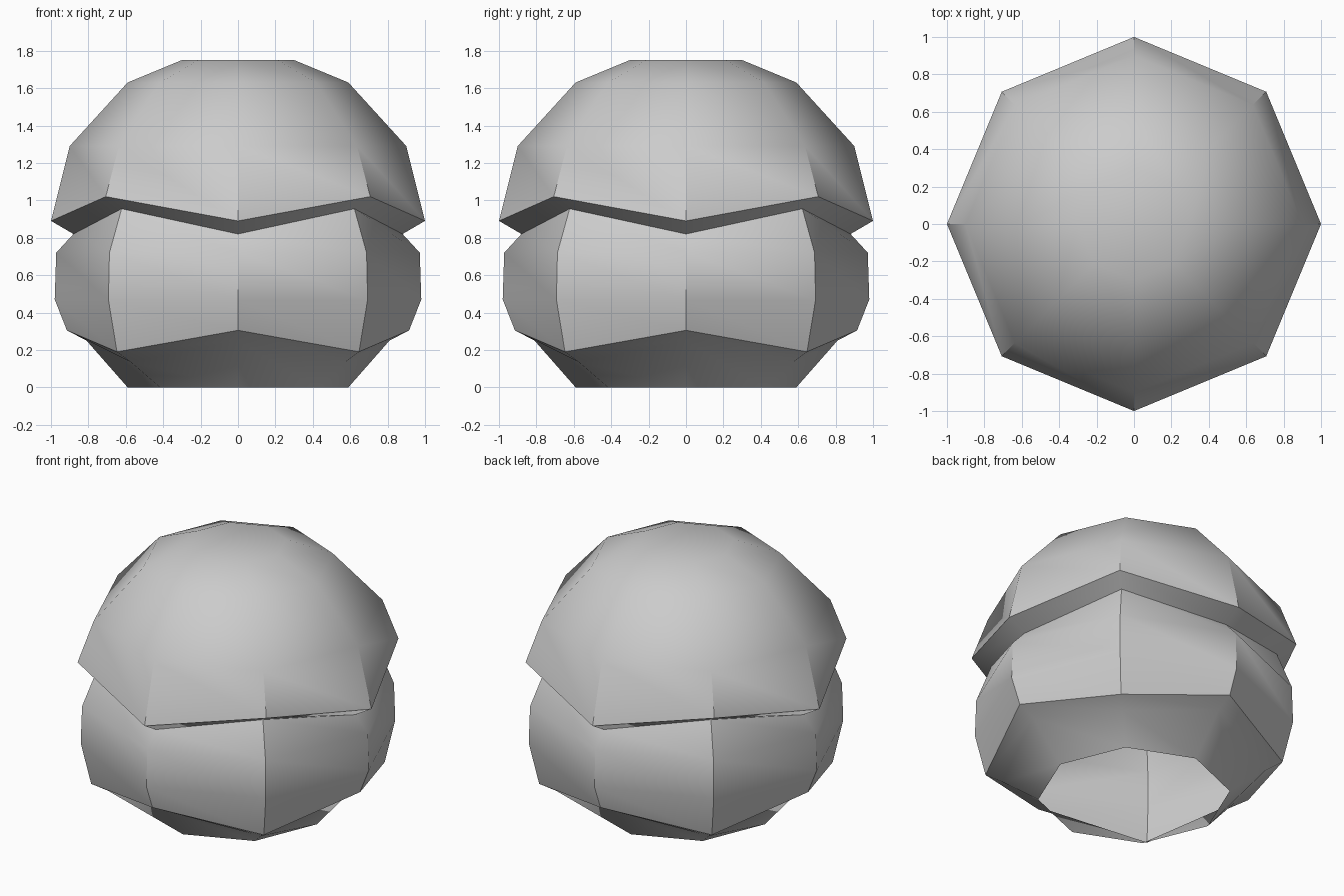
import bpy, bmesh
from math import cos, sin, pi, radians

if "Cube" in bpy.data.objects:
    bpy.data.objects.remove(bpy.data.objects["Cube"])

SIDES = 8


def lathe(name, profile, close_top=False):
    """Eight-sided shell from (radius, z on axes, z on diagonals) rings, top to bottom."""
    bm = bmesh.new()
    rings = []
    for r, z_axis, z_diag in profile:
        rings.append([bm.verts.new((r * cos(i * 2 * pi / SIDES), r * sin(i * 2 * pi / SIDES),
                                    z_diag if i % 2 else z_axis)) for i in range(SIDES)])
    for up, low in zip(rings, rings[1:]):
        for i in range(SIDES):
            j = (i + 1) % SIDES
            bm.faces.new((up[i], low[i], low[j], up[j]))
    if close_top:
        bm.faces.new(rings[0])
    mesh = bpy.data.meshes.new(name)
    bm.to_mesh(mesh)
    bm.free()
    ob = bpy.data.objects.new(name, mesh)
    bpy.context.collection.objects.link(ob)
    bpy.ops.object.select_all(action='DESELECT')
    ob.select_set(True)
    bpy.context.view_layer.objects.active = ob
    bpy.ops.object.shade_smooth_by_angle(angle=radians(40))
    return ob


# Domed cap with a zigzag rim and a narrow underside lip
lathe("domed_cap", [
    (0.30, 1.75, 1.75),
    (0.59, 1.63, 1.63),
    (0.90, 1.29, 1.29),
    (1.00, 0.89, 1.02),
    (0.88, 0.82, 0.955),
], close_top=True)

# Bulging middle band with a zigzag lower edge
lathe("middle_band", [
    (0.88, 0.82, 0.955),
    (0.972, 0.72, 0.72),
    (0.98, 0.47, 0.47),
    (0.915, 0.305, 0.19),
])

# Tapered base, open underneath
lathe("tapered_base", [
    (0.915, 0.305, 0.19),
    (0.81, 0.25, 0.135),
    (0.59, 0.0, 0.0),
])
